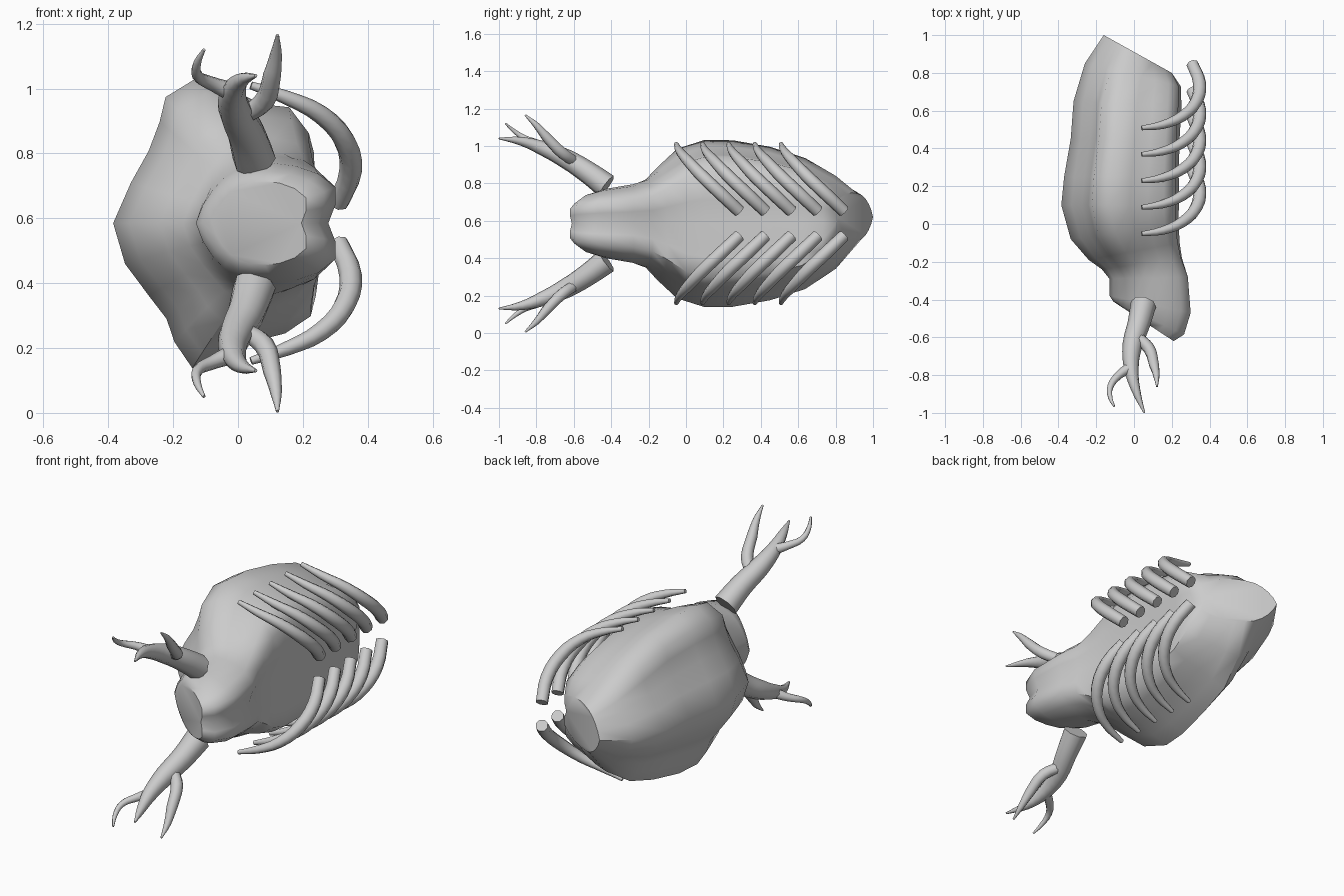
import bpy, bmesh, math

if "Cube" in bpy.data.objects:
    bpy.data.objects.remove(bpy.data.objects["Cube"])

ZC = 0.585  # mirror plane height


def finish(obj, angle):
    bpy.ops.object.select_all(action='DESELECT')
    obj.select_set(True)
    bpy.context.view_layer.objects.active = obj
    if obj.type == 'CURVE':
        bpy.ops.object.convert(target='MESH')
    bpy.ops.object.shade_smooth_by_angle(angle=math.radians(angle))


def horn(name, pts, side, dy=0.0):
    """Tapered curved tube; pts = (x, y, z, radius), side = +1 upper / -1 lower."""
    cu = bpy.data.curves.new(name, 'CURVE')
    cu.dimensions = '3D'
    cu.bevel_depth = 1.0
    cu.bevel_resolution = 2
    cu.resolution_u = 3
    cu.use_fill_caps = True
    sp = cu.splines.new('BEZIER')
    sp.bezier_points.add(len(pts) - 1)
    for bp, (x, y, z, r) in zip(sp.bezier_points, pts):
        bp.co = (x, y + dy, ZC + side * (z - ZC))
        bp.radius = r
        bp.handle_left_type = bp.handle_right_type = 'AUTO'
    obj = bpy.data.objects.new(name, cu)
    bpy.context.collection.objects.link(obj)
    finish(obj, 50)


# Body: shell, neck and head lofted along y
# half sections as (fraction from back to belly, fraction of half height)
UPPER = [(0, 0), (.09, .28), (.18, .5), (.235, .7), (.265, .87), (.42, 1),
         (.6, .92), (.75, .82), (.89, .8), (.99, .62), (.99, .28), (.97, 0)]
LOWER = [(0, 0), (.06, .28), (.18, .5), (.27, .66), (.31, .82), (.40, 1),
         (.55, .93), (.70, .82), (.87, .76), (1.0, .64), (1.02, .4), (.97, 0)]
HEAD = [(0, 0), (.05, .3), (.12, .55), (.2, .75), (.3, .9), (.42, .97),
        (.56, 1), (.72, .95), (.88, .82), (1, .6), (1, .3), (.95, 0)]
# y at back, y at belly, x back, x belly, half height, centre z, head blend
RINGS = [
    (-.43, -.62, -.08, .21, .13, ZC, 1),
    (-.41, -.585, -.11, .265, .16, ZC, 1),
    (-.38, -.47, -.13, .30, .185, ZC, 1),
    (-.29, -.28, -.13, .285, .21, ZC, 1),
    (-.24, -.18, -.17, .25, .24, ZC, .6),
    (-.19, -.10, -.24, .235, .305, ZC, .3),
    (-.08, .0, -.335, .225, .40, ZC, 0),
    (.10, .10, -.385, .225, .447, ZC, 0),
    (.25, .25, -.37, .225, .445, ZC, 0),
    (.45, .45, -.335, .23, .41, ZC, 0),
    (.65, .62, -.32, .24, .35, ZC, 0),
    (.85, .73, -.26, .24, .25, .592, .2),
    (1.0, .80, -.16, .20, .13, .62, 1),
]


def blend(a, b, t):
    return [(p + (r - p) * t, q + (s - q) * t) for (p, q), (r, s) in zip(a, b)]


bm = bmesh.new()
loops = []
for yb, yf, xb, xf, h, cz, t in RINGS:
    top, bottom = blend(UPPER, HEAD, t), blend(LOWER, HEAD, t)
    section = top + [(u, -v) for u, v in bottom[-2:0:-1]]
    loops.append([bm.verts.new((xb + u * (xf - xb), yb + u * (yf - yb), cz + v * h))
                  for u, v in section])
n = len(section)
for a, b in zip(loops, loops[1:]):
    for i in range(n):
        j = (i + 1) % n
        bm.faces.new((a[i], a[j], b[j], b[i]))
bm.faces.new(loops[0])
bm.faces.new(loops[-1])
bmesh.ops.recalc_face_normals(bm, faces=bm.faces)
me = bpy.data.meshes.new("body")
bm.to_mesh(me)
bm.free()
body = bpy.data.objects.new("body", me)
bpy.context.collection.objects.link(body)
finish(body, 50)

# Path of one rib, and of one arm with its claws
RIB = [(.04, -.052, 1.01, .012), (.15, -.035, .972, .022), (.255, .01, .92, .029),
       (.328, .085, .84, .034), (.347, .185, .745, .035), (.31, .285, .65, .033)]
ARM = [(.05, -.425, .785, .068), (.025, -.53, .862, .06), (-.008, -.64, .93, .053),
       (-.015, -.76, .985, .04), (.01, -.88, 1.025, .024), (.055, -1.0, 1.04, .005)]
INNER_CLAW = [(.02, -.60, .92, .03), (.08, -.66, .96, .032), (.105, -.74, 1.04, .028),
              (.118, -.80, 1.11, .018), (.122, -.86, 1.165, .005)]
OUTER_CLAW = [(-.02, -.76, .99, .03), (-.08, -.80, 1.015, .022), (-.125, -.86, 1.04, .017),
              (-.125, -.92, 1.08, .012), (-.105, -.965, 1.12, .005)]

# Mirrored limbs and ribs
for side, tag in ((1, "upper"), (-1, "lower")):
    for k in range(5):
        horn(f"{tag}_rib_{k + 1}", RIB, side, dy=.14 * k)
    horn(f"{tag}_arm", ARM, side)
    horn(f"{tag}_inner_claw", INNER_CLAW, side)
    horn(f"{tag}_outer_claw", OUTER_CLAW, side)
